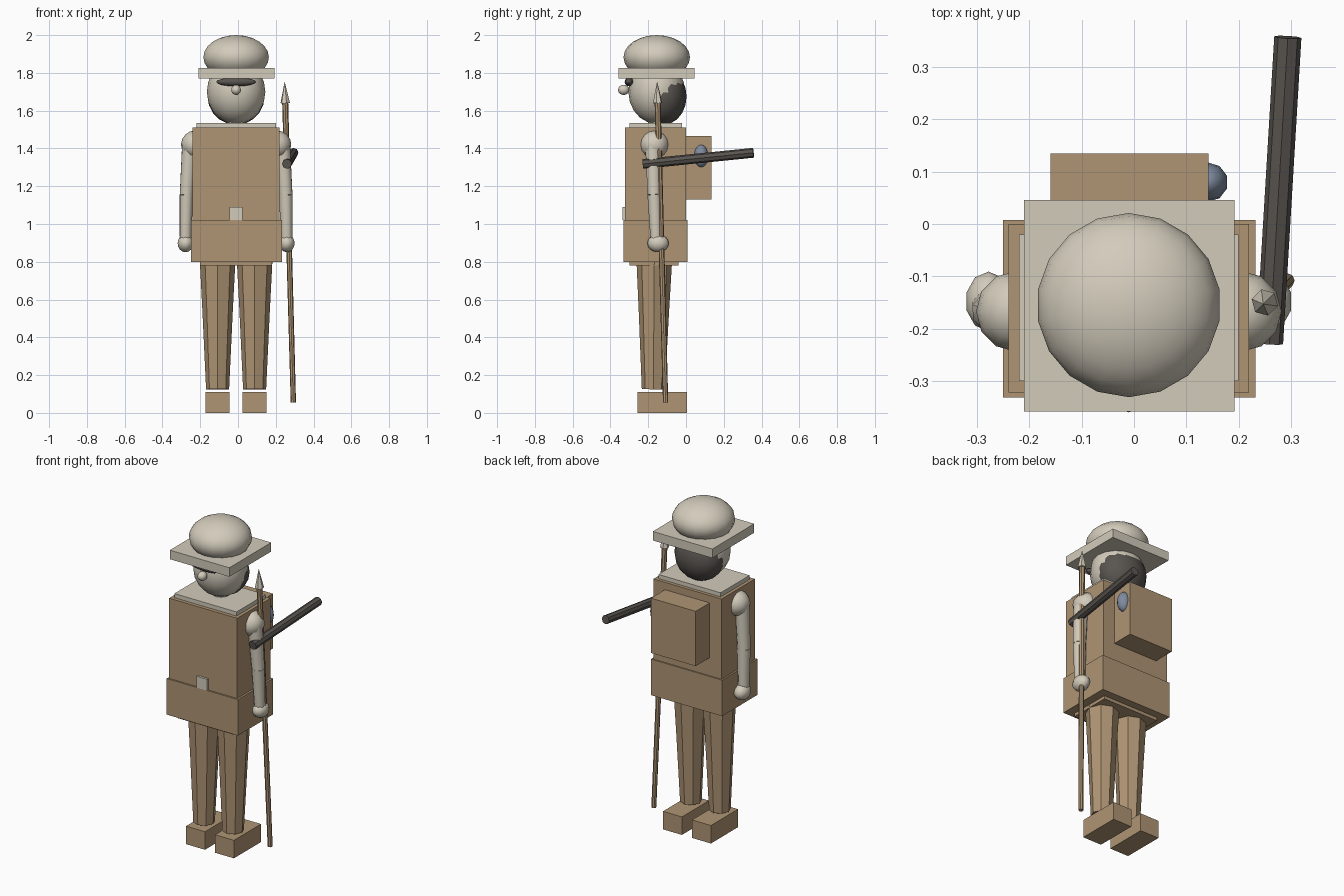
import bpy
from mathutils import Vector

if "Cube" in bpy.data.objects:
    bpy.data.objects.remove(bpy.data.objects["Cube"])

CX, CY = -0.01, -0.16   # body axis


def mat(name, rgb):
    m = bpy.data.materials.new(name)
    m.diffuse_color = (*rgb, 1)
    m.use_nodes = True
    m.node_tree.nodes["Principled BSDF"].inputs["Base Color"].default_value = m.diffuse_color
    return m


TAN = mat("tan cloth", (0.43, 0.30, 0.175))
PALE = mat("pale stone", (0.65, 0.60, 0.50))
DARK = mat("dark grey", (0.10, 0.09, 0.08))
BLUE = mat("blue grey", (0.21, 0.26, 0.35))


def finish(name, m, angle=None):
    o = bpy.context.object
    o.name = name
    o.data.materials.append(m)
    if angle:
        bpy.ops.object.shade_smooth_by_angle(angle=angle)
    return o


def box(name, m, x, y, z):
    lo, hi = Vector((x[0], y[0], z[0])), Vector((x[1], y[1], z[1]))
    bpy.ops.mesh.primitive_cube_add(size=1, location=(lo + hi) / 2)
    bpy.context.object.scale = hi - lo
    return finish(name, m)


def ball(name, m, loc, rad, seg=16, rings=10):
    bpy.ops.mesh.primitive_uv_sphere_add(segments=seg, ring_count=rings, radius=1, location=loc)
    bpy.context.object.scale = rad
    return finish(name, m, 0.9)


def rod(name, m, a, b, r1, r2, sides=8, smooth=None):
    a, b = Vector(a), Vector(b)
    bpy.ops.mesh.primitive_cone_add(vertices=sides, radius1=r1, radius2=r2,
                                    depth=(b - a).length, location=(a + b) / 2)
    bpy.context.object.rotation_euler = (b - a).to_track_quat('Z', 'Y').to_euler()
    return finish(name, m, smooth)


# Torso and clothing
box("hips", TAN, (-0.20, 0.18), (-0.30, -0.04), (0.78, 0.82))
box("coat_skirt", TAN, (-0.25, 0.232), (-0.332, 0.008), (0.80, 1.02))
box("coat", TAN, (-0.24, 0.22), (-0.322, 0.0), (1.0, 1.51))
box("collar", PALE, (-0.22, 0.20), (-0.30, -0.02), (1.48, 1.535))
box("buckle", PALE, (-0.045, 0.025), (-0.335, -0.31), (1.02, 1.09))
box("backpack", TAN, (-0.16, 0.142), (-0.01, 0.135), (1.13, 1.465))
ball("canteen", BLUE, (0.14, 0.08, 1.36), (0.04, 0.038, 0.06), 10, 8)

# Limbs on both sides
for side, s in (("left", -1), ("right", 1)):
    def P(x, y, z):
        return (CX + s * x, y, z)

    lx = CX + s * 0.098
    box(side + "_boot", TAN, (lx - 0.064, lx + 0.064), (-0.256, 0.005), (0, 0.11))
    rod(side + "_shin", TAN, P(0.098, -0.173, 0.125), P(0.098, -0.17, 0.53), 0.061, 0.080)
    rod(side + "_thigh", TAN, P(0.098, -0.17, 0.53), P(0.098, -0.168, 0.80), 0.080, 0.094)
    ball(side + "_shoulder", PALE, P(0.215, -0.167, 1.42), (0.077, 0.077, 0.075), 12, 8)
    rod(side + "_upper_arm", PALE, P(0.263, -0.168, 1.155), P(0.245, -0.175, 1.42), 0.038, 0.044, 8, 0.9)
    rod(side + "_forearm", PALE, P(0.268, -0.158, 0.92), P(0.263, -0.168, 1.155), 0.032, 0.038, 8, 0.9)
    ball(side + "_hand", PALE, P(0.268, -0.148, 0.898), (0.044, 0.057, 0.047), 10, 8)

# Head
rod("neck", PALE, (CX, -0.15, 1.52), (CX, -0.15, 1.62), 0.052, 0.052, 10, 0.9)
ball("face", PALE, (CX, -0.155, 1.70), (0.155, 0.15, 0.17))
ball("hair", DARK, (CX, -0.12, 1.675), (0.151, 0.123, 0.15))
ball("brow", DARK, (CX, -0.30, 1.752), (0.106, 0.025, 0.023), 12, 8)
ball("nose", PALE, (CX, -0.33, 1.71), (0.027, 0.03, 0.027), 10, 8)

# Hat
box("hat_brim", PALE, (-0.21, 0.192), (-0.358, 0.046), (1.77, 1.825))
ball("hat_crown", PALE, (CX, -0.155, 1.883), (0.176, 0.176, 0.117), 18, 12)

# Spear and barrel
tip = Vector((0.25, -0.15, 1.64))
rod("spear_shaft", TAN, (0.293, -0.108, 0.055), tip, 0.014, 0.016)
rod("spear_head", PALE, tip, tip + Vector((-0.003, -0.003, 0.115)), 0.026, 0.0, 6)
rod("barrel", DARK, (0.259, -0.228, 1.318), (0.294, 0.357, 1.377), 0.026, 0.026)
